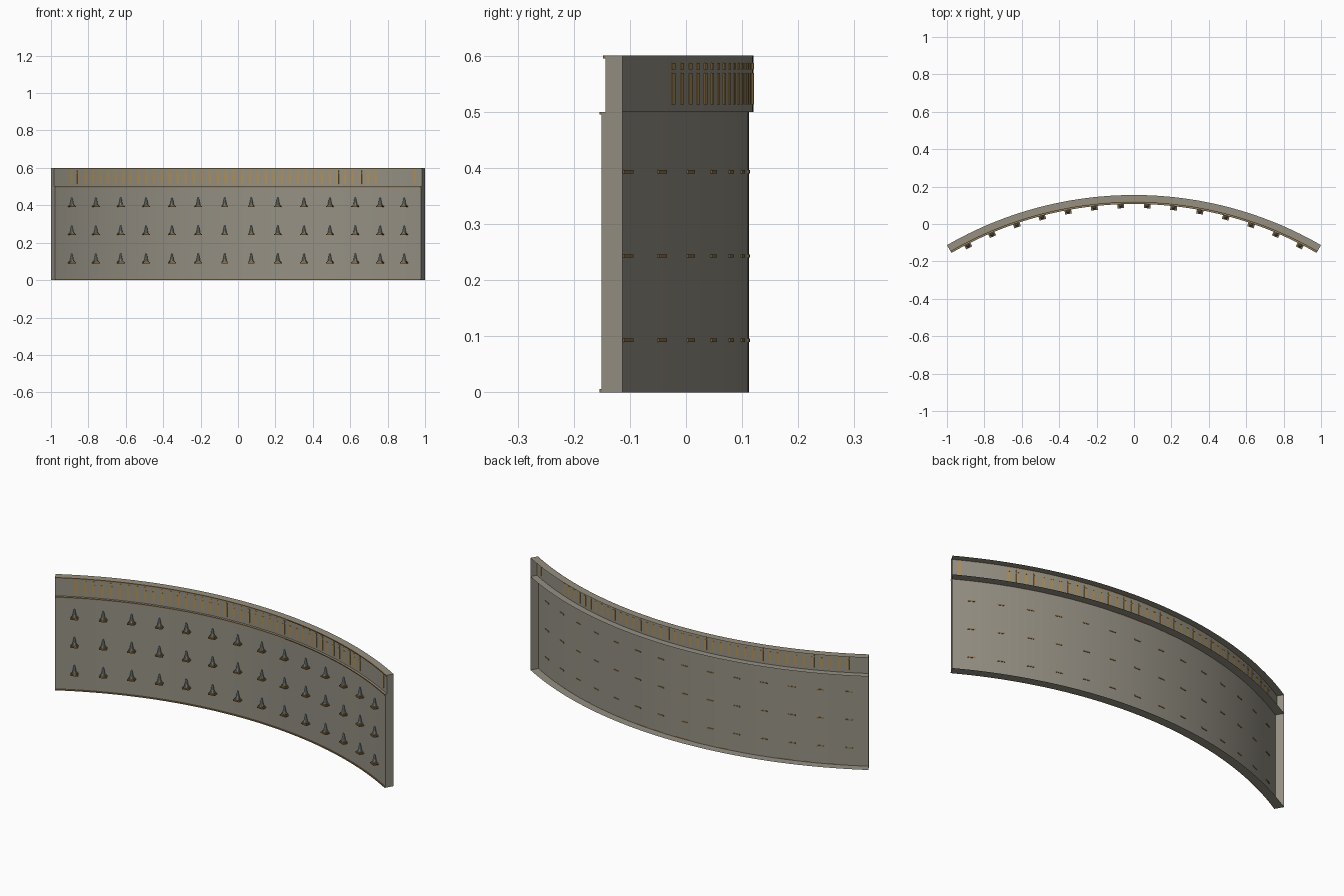
import bpy, bmesh, math
from mathutils import Matrix, Vector

cube = bpy.data.objects.get("Cube")
if cube:
    bpy.data.objects.remove(cube, do_unlink=True)

HALF = math.radians(30)
CENTRE_Y = -1.845
BACK, LOWER, UPPER = 2.0, 1.957, 1.965
SEGMENTS = 48


def material(name, colour):
    m = bpy.data.materials.new(name)
    m.use_nodes = True
    m.diffuse_color = (*colour, 1)
    m.node_tree.nodes["Principled BSDF"].inputs["Base Color"].default_value = (*colour, 1)
    return m


stone = material("warm_grey", (0.30, 0.28, 0.23))
bronze = material("bronze", (0.28, 0.17, 0.06))
gold = material("gold", (0.45, 0.28, 0.08))
steel = material("blue_grey", (0.30, 0.36, 0.38))


def finish(bm, name, mat, smooth=True):
    mesh = bpy.data.meshes.new(name)
    bm.to_mesh(mesh)
    bm.free()
    mesh.materials.append(mat)
    ob = bpy.data.objects.new(name, mesh)
    bpy.context.collection.objects.link(ob)
    if smooth:
        bpy.ops.object.select_all(action='DESELECT')
        ob.select_set(True)
        bpy.context.view_layer.objects.active = ob
        bpy.ops.object.shade_smooth_by_angle(angle=math.radians(30))
    return ob


def sweep(name, profile, mat, closed=False, skip=0):
    """Carry a (radius, height) profile round the arc and cap both ends."""
    bm = bmesh.new()
    rings = []
    for i in range(SEGMENTS + 1):
        a = -HALF + 2 * HALF * i / SEGMENTS
        rings.append([bm.verts.new((r * math.sin(a), CENTRE_Y + r * math.cos(a), z))
                      for r, z in profile])
    n = len(profile)
    for p, q in zip(rings, rings[1:]):
        for j in range(skip, n if closed else n - 1):
            k = (j + 1) % n
            bm.faces.new((p[j], q[j], q[k], p[k]))
    bm.faces.new(rings[0])
    bm.faces.new(rings[-1][::-1])
    return finish(bm, name, mat)


def on_arc(angle, radius, z):
    spot = Vector((radius * math.sin(angle), CENTRE_Y + radius * math.cos(angle), z))
    return Matrix.Translation(spot) @ Matrix.Rotation(-angle, 4, 'Z')


def box(bm, place, size):
    bmesh.ops.create_cube(bm, size=1, matrix=place @ Matrix.Diagonal((*size, 1)))


# Open-backed curved wall and the slightly recessed band above it
sweep("lower_wall", [(BACK, 0), (LOWER, 0), (LOWER, 0.5), (BACK, 0.5)], stone)
sweep("upper_band", [(BACK, 0.5), (UPPER, 0.5), (UPPER, 0.6), (BACK, 0.6)], stone, skip=1)

# Thin trim strips along the front edges
for name, radius, z in (("bottom_trim", LOWER, 0), ("middle_trim", LOWER, 0.495),
                        ("top_trim", UPPER, 0.595)):
    front, top = radius - 0.005, z + 0.006 if z == 0 else z + 0.005
    sweep(name, [(radius, z), (front, z), (front, top), (radius, top)], bronze, closed=True)

# Plain upright inlays on the band, each with a small stud above
bm = bmesh.new()
COUNT = 40
for i in range(COUNT):
    a = math.radians(-27 + 49 * i / (COUNT - 1))
    box(bm, on_arc(a, UPPER, 0.541), (0.014, 0.003, 0.056))
    box(bm, on_arc(a, UPPER, 0.581), (0.014, 0.003, 0.012))
box(bm, on_arc(math.radians(28.8), UPPER, 0.552), (0.014, 0.003, 0.07))
finish(bm, "band_inlays", gold, smooth=False)

# Three rows of small tapered figures on bracket shelves
shelves, figures = bmesh.new(), bmesh.new()
for z in (0.09, 0.24, 0.39):
    for i in range(14):
        a = math.radians((i - 6.5) * 4.18)
        box(shelves, on_arc(a, 1.945, z + 0.003), (0.036, 0.029, 0.006))
        box(shelves, on_arc(a, 1.945, z + 0.009), (0.027, 0.02, 0.006))
        place = on_arc(a, 1.945, z)
        for low, high, r1, r2 in ((0.012, 0.038, 0.011, 0.006), (0.038, 0.052, 0.006, 0.003)):
            bmesh.ops.create_cone(figures, cap_ends=True, segments=10, radius1=r1, radius2=r2,
                                  depth=high - low,
                                  matrix=place @ Matrix.Translation((0, 0, (low + high) / 2)))
finish(shelves, "bracket_shelves", bronze, smooth=False)
finish(figures, "tapered_figures", steel)
